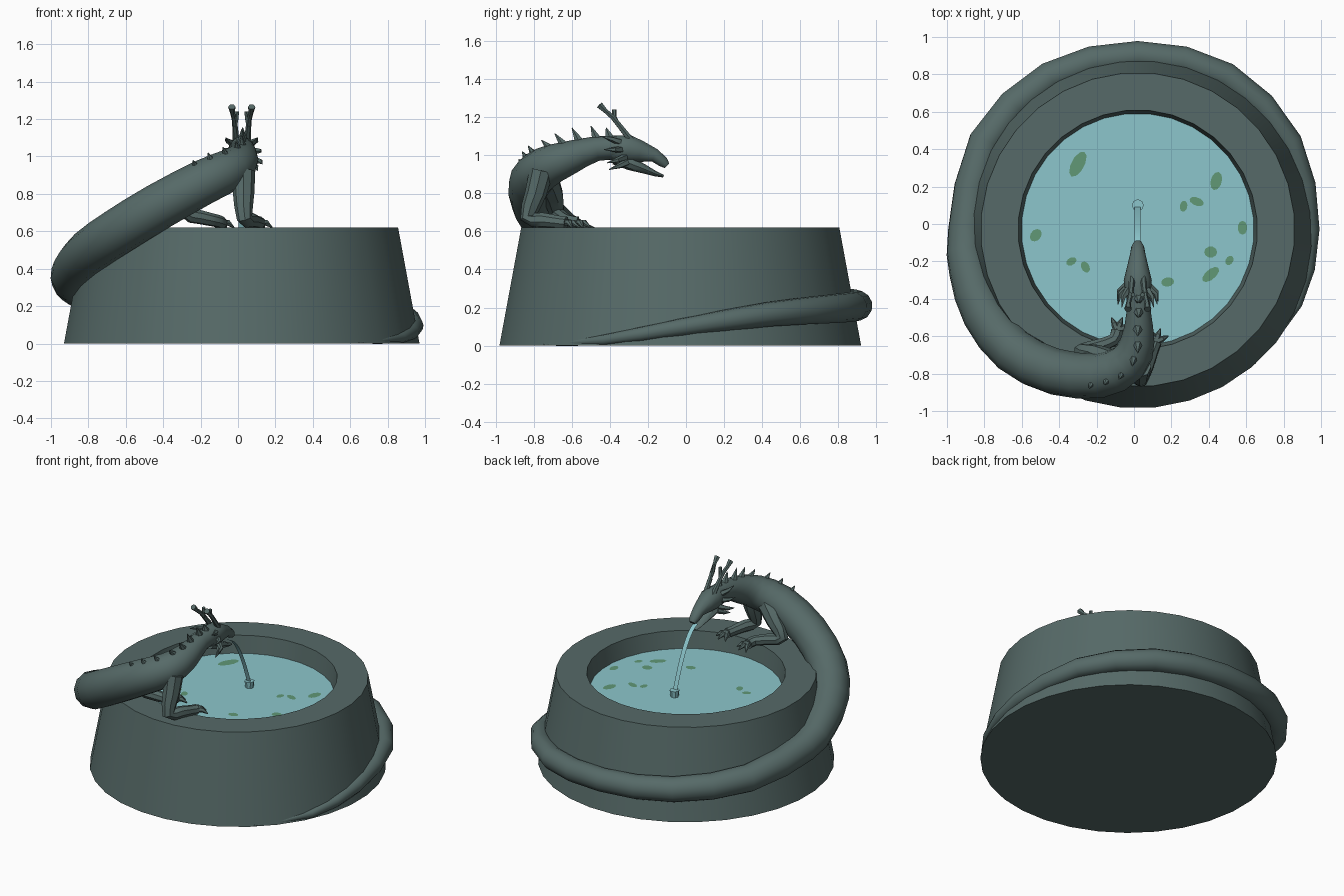
import bpy, bmesh, math
from mathutils import Vector, Quaternion

if "Cube" in bpy.data.objects:
    bpy.data.objects.remove(bpy.data.objects["Cube"])


def material(name, rgb):
    m = bpy.data.materials.new(name)
    m.diffuse_color = (*rgb, 1)
    m.use_nodes = True
    m.node_tree.nodes["Principled BSDF"].inputs["Base Color"].default_value = m.diffuse_color
    return m


STONE = material("slate_stone", (0.093, 0.144, 0.138))
WATER = material("pale_water", (0.262, 0.565, 0.604))
ALGAE = material("algae_green", (0.119, 0.314, 0.181))
CX, CY, SIDES = 0.02, -0.03, 32   # basin centre and facet count


def finish(name, bm, mat, smooth=True):
    bmesh.ops.recalc_face_normals(bm, faces=bm.faces)
    me = bpy.data.meshes.new(name)
    bm.to_mesh(me)
    bm.free()
    me.materials.append(mat)
    ob = bpy.data.objects.new(name, me)
    bpy.context.collection.objects.link(ob)
    if smooth:
        bpy.ops.object.select_all(action='DESELECT')
        ob.select_set(True)
        bpy.context.view_layer.objects.active = ob
        bpy.ops.object.shade_smooth_by_angle(angle=math.radians(40))
    return ob


def spline(points, steps):
    """Catmull-Rom through points of any dimension."""
    out = []
    for i in range(len(points) - 1):
        a, b, c, d = (points[min(max(i + k, 0), len(points) - 1)] for k in (-1, 0, 1, 2))
        for s in range(steps):
            t = s / steps
            out.append([0.5 * (2 * q + (r - p) * t + (2 * p - 5 * q + 4 * r - u) * t * t
                               + (3 * q - p - 3 * r + u) * t ** 3)
                        for p, q, r, u in zip(a, b, c, d)])
    return out + [list(points[-1])]


def tube(bm, points, sides=8, steps=1):
    """Loft along x, y, z, width radius (and optional height radius)."""
    pts = spline(points, steps)
    pos = [Vector(p[:3]) for p in pts]
    old, side, prev = None, None, None
    for i, p in enumerate(pts):
        t = (pos[min(i + 1, len(pos) - 1)] - pos[max(i - 1, 0)]).normalized()
        if old is None:
            side = t.cross(Vector((0, 0, 1)))
            if side.length < 0.05:
                side = Vector((1, 0, 0))
            side.normalize()
        else:
            side = old.rotation_difference(t) @ side
        up = side.cross(t).normalized()
        rw, rh = max(p[3], 0.002), max(p[-1], 0.002)
        ring = [bm.verts.new(pos[i] + side * rw * math.cos(k * math.tau / sides)
                             + up * rh * math.sin(k * math.tau / sides)) for k in range(sides)]
        if prev:
            for k in range(sides):
                j = (k + 1) % sides
                bm.faces.new((prev[k], prev[j], ring[j], ring[k]))
        else:
            bm.faces.new(ring)
        old, prev = t, ring
    bm.faces.new(prev)


def lathe(bm, profile):
    rings = []
    for r, z in profile:
        rings.append([bm.verts.new((CX + r * math.cos((k + 0.5) * math.tau / SIDES),
                                    CY + r * math.sin((k + 0.5) * math.tau / SIDES), z))
                      for k in range(SIDES)])
    for a, b in zip(rings, rings[1:]):
        for k in range(SIDES):
            j = (k + 1) % SIDES
            bm.faces.new((a[k], a[j], b[j], b[k]))
    bm.faces.new(rings[0])
    bm.faces.new(rings[-1])


# Tapered stone basin with a recessed bowl
bm = bmesh.new()
lathe(bm, [(0.955, 0), (0.84, 0.62), (0.64, 0.62), (0.615, 0.45)])
finish("basin", bm, STONE)

# Water surface
bm = bmesh.new()
lathe(bm, [(0.618, 0.47), (0.622, 0.5)])
finish("water_surface", bm, WATER)

# Floating algae patches: x, y, half length, half width, angle
bm = bmesh.new()
for x, y, a, b, deg in [(-0.30, 0.32, .075, .035, 62), (0.44, 0.23, .05, .03, 75),
                        (0.335, 0.12, .04, .022, -20), (0.265, 0.095, .03, .02, 80),
                        (0.58, -0.02, .037, .025, 90), (0.41, -0.15, .035, .03, 0),
                        (0.51, -0.195, .027, .02, 60), (0.41, -0.27, .055, .027, 40),
                        (0.18, -0.31, .035, .025, 10), (-0.525, -0.06, .037, .028, 50),
                        (-0.335, -0.2, .03, .02, 30), (-0.26, -0.23, .032, .022, -60)]:
    c, s = math.cos(math.radians(deg)), math.sin(math.radians(deg))
    ring = []
    for k in range(10):
        u, v = a * math.cos(k * math.tau / 10), b * math.sin(k * math.tau / 10)
        ring.append(bm.verts.new((x + u * c - v * s, y + u * s + v * c, 0.504)))
    bm.faces.new(ring)
finish("algae_patches", bm, ALGAE, False)

# Coiled body: tail wraps the basin (angle, distance, z, radius), then climbs the rim
path = []
for deg, d, z, r in [(-49, .95, .004, .004), (-25, .94, .03, .028), (0, .925, .095, .047),
                     (30, .94, .165, .065), (60, .945, .195, .077), (90, .93, .21, .08),
                     (120, .94, .225, .085), (150, .94, .265, .092), (180, .915, .33, .10)]:
    a = math.radians(deg)
    path.append((CX + d * math.cos(a), CY + d * math.sin(a), max(z, r), r))
path += [(-.88, -.25, .40, .11), (-.80, -.48, .49, .12), (-.64, -.68, .60, .125),
         (-.42, -.79, .735, .125), (-.18, -.81, .865, .12), (-.03, -.74, .935, .11),
         (.02, -.62, .985, .09), (.025, -.47, 1.035, .065), (.025, -.34, 1.04, .065)]
bm = bmesh.new()
tube(bm, path, 12, 2)
finish("body", bm, STONE)

# Skull with snout, and open lower jaw
bm = bmesh.new()
tube(bm, [(CX, -.42, 1.04, .055, .06), (CX, -.36, 1.035, .07, .072), (CX, -.30, 1.035, .075, .075),
          (CX, -.24, 1.02, .06, .06), (CX, -.165, 1.0, .042, .037), (CX, -.12, .965, .034, .03),
          (CX, -.10, .945, .022, .018)], 10)
finish("head", bm, STONE)
bm = bmesh.new()
tube(bm, [(CX, -.37, .99, .05, .04), (CX, -.29, .955, .055, .035), (CX, -.22, .928, .042, .024),
          (CX, -.16, .903, .03, .014), (CX, -.118, .89, .018, .007)], 8)
finish("lower_jaw", bm, STONE)

# Branched horns and cheek spikes, mirrored
for side, label in ((-1, "left"), (1, "right")):
    bm = bmesh.new()
    tube(bm, [(CX + side * .03, -.29, 1.08, .018), (CX + side * .035, -.345, 1.15, .015),
              (CX + side * .04, -.385, 1.20, .014), (CX + side * .05, -.425, 1.235, .013),
              (CX + side * .053, -.455, 1.265, .02)], 6)
    tube(bm, [(CX + side * .035, -.36, 1.165, .012), (CX + side * .028, -.375, 1.2, .011),
              (CX + side * .025, -.378, 1.24, .012)], 6)
    finish(label + "_horn", bm, STONE)
    bm = bmesh.new()
    for y, z, out, drop in [(-.35, 1.07, .085, .03), (-.335, 1.03, .105, .0),
                            (-.32, .99, .11, -.03), (-.31, .965, .085, -.04)]:
        tube(bm, [(CX + side * .05, y, z, .02), (CX + side * out * .9, y - .04, z + drop * .5, .014),
                  (CX + side * out, y - .095, z + drop, 0)], 5)
    finish(label + "_cheek_spikes", bm, STONE)

# Spine spikes, base to tip
bm = bmesh.new()
for base, tip in [((-.22, -.84, .93), (-.24, -.88, .98)), ((-.14, -.83, .965), (-.16, -.86, 1.02)),
                  ((-.06, -.79, .99), (-.08, -.83, 1.05)), ((0, -.71, 1.03), (-.01, -.76, 1.08)),
                  ((.02, -.64, 1.05), (.02, -.69, 1.115)), ((.02, -.56, 1.07), (.02, -.60, 1.145)),
                  ((.025, -.47, 1.085), (.025, -.50, 1.155)), ((.025, -.40, 1.09), (.025, -.42, 1.145))]:
    tube(bm, [(*base, .028), (*tip, 0)], 6)
finish("spine_spikes", bm, STONE)

# Legs resting on the rim, each with a clawed paw
legs = {"left_leg": [(-.12, -.74, .88, .07), (-.21, -.70, .79, .058), (-.28, -.68, .70, .042),
                     (-.20, -.655, .675, .038), (-.11, -.62, .655, .034), (-.09, -.57, .645, .035)],
        "right_leg": [(.03, -.76, .92, .062), (.03, -.79, .80, .057), (.035, -.83, .67, .042),
                      (.07, -.75, .66, .04), (.10, -.67, .65, .034), (.115, -.63, .645, .035)]}
for name, pts in legs.items():
    bm = bmesh.new()
    tube(bm, pts, 8, 2)
    end = Vector(pts[-1][:3])
    fwd = end - Vector(pts[-2][:3])
    fwd.z = 0
    fwd.normalize()
    for deg in (-45, 0, 45):
        d = Quaternion((0, 0, 1), math.radians(deg)) @ fwd
        knuckle, claw = end + d * .04, end + d * .075 - Vector((0, 0, .025))
        tube(bm, [(*end, .02), (*knuckle, .017), (*claw, .003)], 6)
    finish(name, bm, STONE)

# Thin falling ribbon of water
bm = bmesh.new()
prev = None
for i in range(13):
    t = i / 12
    y, z = -.14 + .24 * t, .925 - .06 * t - .345 * t * t
    row = [bm.verts.new((CX + dx, y, z)) for dx in (-.016, .016)]
    if prev:
        bm.faces.new((prev[0], prev[1], row[1], row[0]))
    prev = row
finish("water_stream", bm, WATER)

# Splash collar where the stream lands
bm = bmesh.new()
tube(bm, [(CX, .10, .49, .026), (CX, .10, .545, .032)], 8)
finish("splash", bm, WATER)
